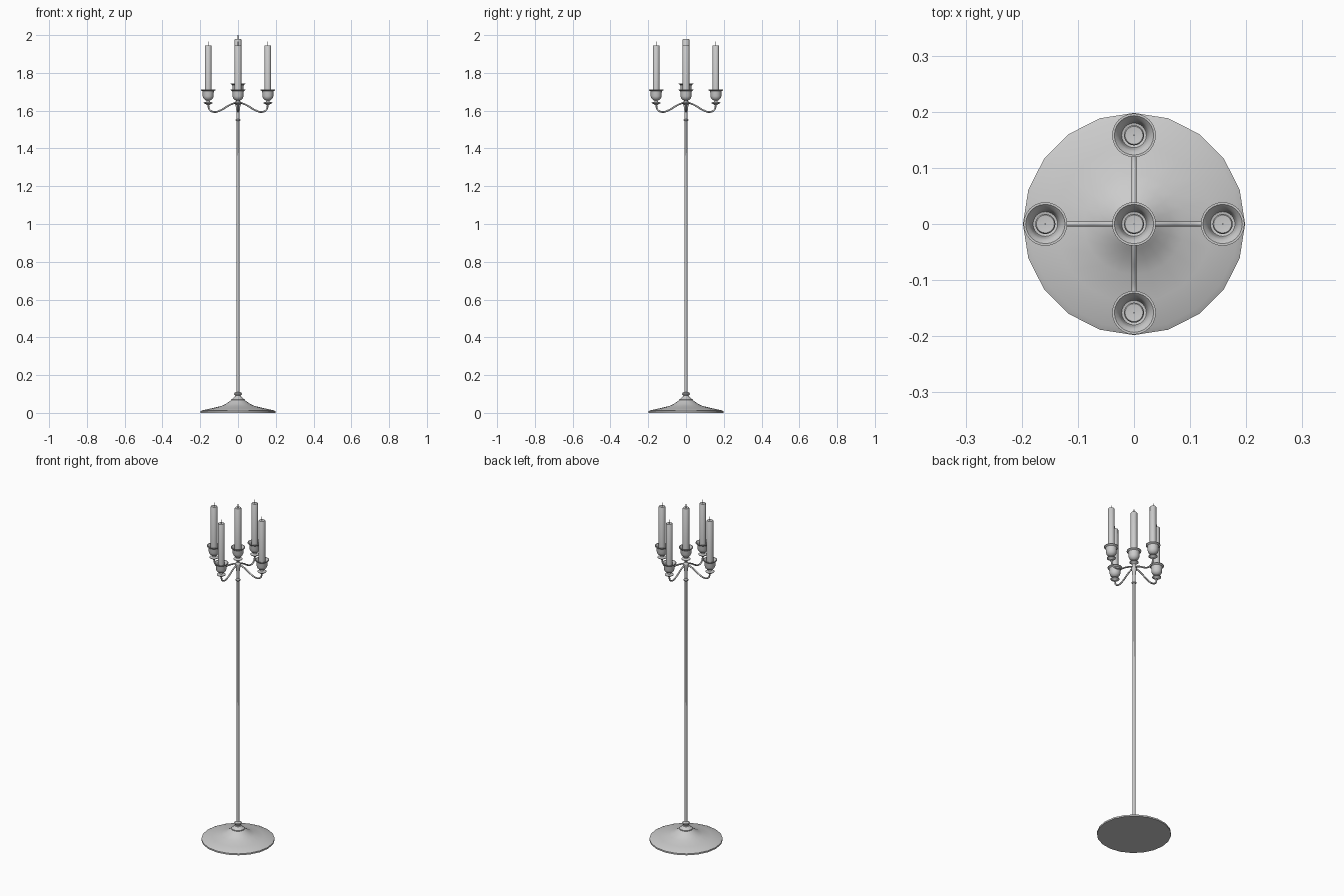
import bpy
import math

cube = bpy.data.objects.get("Cube")
if cube:
    bpy.data.objects.remove(cube, do_unlink=True)


def lathe(name, profile, sides, loc=(0, 0, 0), angle=40):
    """Revolve (radius, z) points around z; zero radius closes an end."""
    verts, rings, faces = [], [], []
    for r, z in profile:
        count = sides if r > 0 else 1
        rings.append([len(verts) + i for i in range(count)])
        for i in range(count):
            a = 2 * math.pi * i / sides
            verts.append((r * math.cos(a), r * math.sin(a), z))
    for low, high in zip(rings, rings[1:]):
        for i in range(sides):
            j = (i + 1) % sides
            quad = [low[i % len(low)], low[j % len(low)],
                    high[j % len(high)], high[i % len(high)]]
            faces.append(list(dict.fromkeys(quad)))
    mesh = bpy.data.meshes.new(name)
    mesh.from_pydata(verts, [], faces)
    mesh.update()
    obj = bpy.data.objects.new(name, mesh)
    obj.location = loc
    bpy.context.collection.objects.link(obj)
    smooth(obj, angle)
    return obj


def smooth(obj, angle):
    bpy.ops.object.select_all(action="DESELECT")
    obj.select_set(True)
    bpy.context.view_layer.objects.active = obj
    bpy.ops.object.shade_smooth_by_angle(angle=math.radians(angle))


def arm(name, turn):
    """Swept S-shaped branch leaving the hub and rising into a cup."""
    path = [(0, 1.644), (0.025, 1.638), (0.055, 1.624), (0.09, 1.603),
            (0.125, 1.593), (0.15, 1.604), (0.158, 1.636)]
    curve = bpy.data.curves.new(name, "CURVE")
    curve.dimensions = "3D"
    curve.bevel_depth = 0.0045
    curve.bevel_resolution = 2
    curve.resolution_u = 5
    curve.use_fill_caps = True
    spline = curve.splines.new("BEZIER")
    spline.bezier_points.add(len(path) - 1)
    for point, (x, z) in zip(spline.bezier_points, path):
        point.co = (x, 0, z)
        point.handle_left_type = point.handle_right_type = "AUTO"
    obj = bpy.data.objects.new(name, curve)
    obj.rotation_euler.z = turn
    bpy.context.collection.objects.link(obj)
    bpy.ops.object.select_all(action="DESELECT")
    obj.select_set(True)
    bpy.context.view_layer.objects.active = obj
    bpy.ops.object.convert(target="MESH")
    smooth(bpy.context.object, 50)


# Drip dish, stem and hollow flared cup, measured from the dish's underside
CUP = [(0, 0), (0.008, 0), (0.013, 0.006), (0.024, 0.011), (0.024, 0.014),
       (0.010, 0.018), (0.008, 0.024), (0.017, 0.028), (0.025, 0.036),
       (0.029, 0.048), (0.029, 0.064), (0.031, 0.074), (0.039, 0.080),
       (0.039, 0.083), (0.035, 0.083), (0.028, 0.076), (0.025, 0.066),
       (0.022, 0.050), (0, 0.044)]
CANDLE = [(0, 0.045), (0.018, 0.045), (0.018, 0.314), (0.016, 0.317), (0, 0.315)]
WICK = [(0, 0.312), (0.0015, 0.312), (0.0015, 0.338), (0, 0.338)]


def candle_holder(place, x, y, z):
    lathe(place + "_cup", CUP, 24, (x, y, z))
    lathe(place + "_candle", CANDLE, 20, (x, y, z))
    lathe(place + "_wick", WICK, 6, (x, y, z))


# Base and its collar
lathe("base", [(0, 0), (0.198, 0), (0.198, 0.009), (0.188, 0.014),
               (0.14, 0.024), (0.09, 0.036), (0.065, 0.047), (0.045, 0.061),
               (0.036, 0.067), (0.036, 0.072), (0.028, 0.076),
               (0.018, 0.086), (0, 0.088)], 20, angle=35)
lathe("base_collar", [(0, 0.084), (0.014, 0.084), (0.012, 0.091),
                      (0.019, 0.096), (0.021, 0.101), (0.019, 0.106),
                      (0.011, 0.110), (0, 0.113)], 20)

# Pole, neck ring and tapered hub
lathe("pole", [(0, 0.10), (0.0075, 0.10), (0.0075, 0.65), (0.007, 1.56),
               (0, 1.56)], 16)
lathe("neck_ring", [(0, 1.544), (0.009, 1.544), (0.013, 1.548),
                    (0.013, 1.552), (0.008, 1.557), (0, 1.557)], 20)
lathe("hub", [(0, 1.552), (0.007, 1.552), (0.008, 1.59), (0.012, 1.622),
              (0.016, 1.640), (0.014, 1.650), (0.008, 1.655),
              (0.008, 1.665), (0, 1.665)], 20)

# Centre candle and four branches
candle_holder("centre", 0, 0, 1.662)
for k, place in enumerate(("left", "back", "right", "front")):
    turn = k * math.pi / 2
    arm(place + "_arm", turn)
    candle_holder(place, 0.158 * math.cos(turn), 0.158 * math.sin(turn), 1.629)
